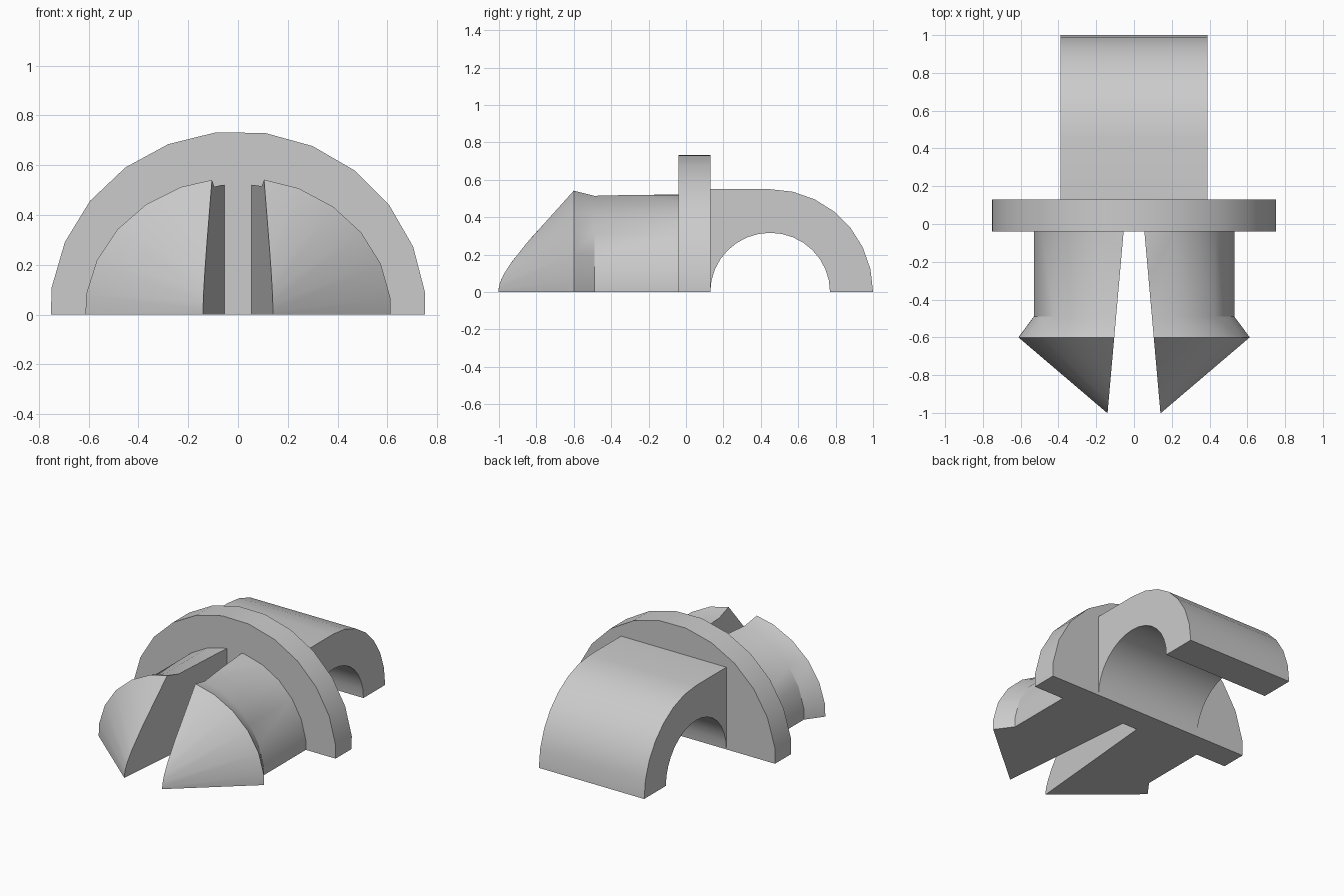
import bpy, bmesh
from math import sin, cos, radians, pi
from mathutils import Vector

cube = bpy.data.objects.get("Cube")
if cube:
    bpy.data.objects.remove(cube, do_unlink=True)

grey = bpy.data.materials.new("plain grey")
grey.use_nodes = True
grey.diffuse_color = (0.6, 0.6, 0.6, 1)
grey.node_tree.nodes["Principled BSDF"].inputs["Base Color"].default_value = (0.6, 0.6, 0.6, 1)

SIDES = 24
TURN = radians(6.7)
FLANGE_FRONT, FLANGE_BACK = -0.04, 0.13


def finish(bm, name):
    bmesh.ops.recalc_face_normals(bm, faces=bm.faces)
    mesh = bpy.data.meshes.new(name)
    bm.to_mesh(mesh)
    bm.free()
    mesh.materials.append(grey)
    obj = bpy.data.objects.new(name, mesh)
    bpy.context.collection.objects.link(obj)
    bpy.ops.object.select_all(action='DESELECT')
    obj.select_set(True)
    bpy.context.view_layer.objects.active = obj
    bpy.ops.object.shade_smooth_by_angle(angle=radians(30))
    return obj


def clip(bm, point, normal):
    """Remove everything on the normal's side and cap the cut."""
    geom = bm.verts[:] + bm.edges[:] + bm.faces[:]
    bmesh.ops.bisect_plane(bm, geom=geom, dist=1e-6, plane_co=point,
                           plane_no=normal, clear_outer=True)
    rim = [e for e in bm.edges if e.is_boundary]
    bmesh.ops.holes_fill(bm, edges=rim, sides=0)


def lathe(rings):
    """Closed solid along y from (y, x radius, z radius) rings."""
    bm = bmesh.new()
    loops = []
    for y, rx, rz in rings:
        angles = [TURN + 2 * pi * i / SIDES for i in range(SIDES)]
        loops.append([bm.verts.new((rx * cos(a), y, rz * sin(a))) for a in angles])
    for a, b in zip(loops, loops[1:]):
        for i in range(SIDES):
            j = (i + 1) % SIDES
            bm.faces.new((a[i], a[j], b[j], b[i]))
    bm.faces.new(loops[0])
    bm.faces.new(loops[-1])
    bmesh.ops.remove_doubles(bm, verts=bm.verts, dist=1e-4)
    clip(bm, Vector((0, 0, 0)), Vector((0, 0, -1)))
    return bm


# Half-round flange
finish(lathe([(FLANGE_FRONT, 0.757, 0.737), (FLANGE_BACK, 0.757, 0.737)]), "flange")

# Two barbed prongs, separated by a tapering slot
for side, name in ((1, "left_prong"), (-1, "right_prong")):
    bm = lathe([(-1.12, 0.002, 0.002), (-0.6, 0.617, 0.552),
                (-0.49, 0.535, 0.525), (FLANGE_FRONT, 0.535, 0.525)])
    clip(bm, Vector((side * 0.055, FLANGE_FRONT, 0)), Vector((-side, -0.0885, 0)))
    finish(bm, name)

# Arched hook behind the flange
centre, outer, inner = 0.45, 0.55, 0.317
profile = [(FLANGE_BACK, outer)]
for i in range(8):
    a = pi / 2 * (1 - i / 7)
    profile.append((centre + outer * cos(a), outer * sin(a)))
for i in range(17):
    a = pi * i / 16
    profile.append((centre + (centre - FLANGE_BACK) * cos(a), inner * sin(a)))
bm = bmesh.new()
face = bm.faces.new([bm.verts.new((-0.39, y, z)) for y, z in profile])
extruded = bmesh.ops.extrude_face_region(bm, geom=[face])["geom"]
bmesh.ops.translate(bm, vec=(0.78, 0, 0),
                    verts=[v for v in extruded if isinstance(v, bmesh.types.BMVert)])
finish(bm, "hook")
